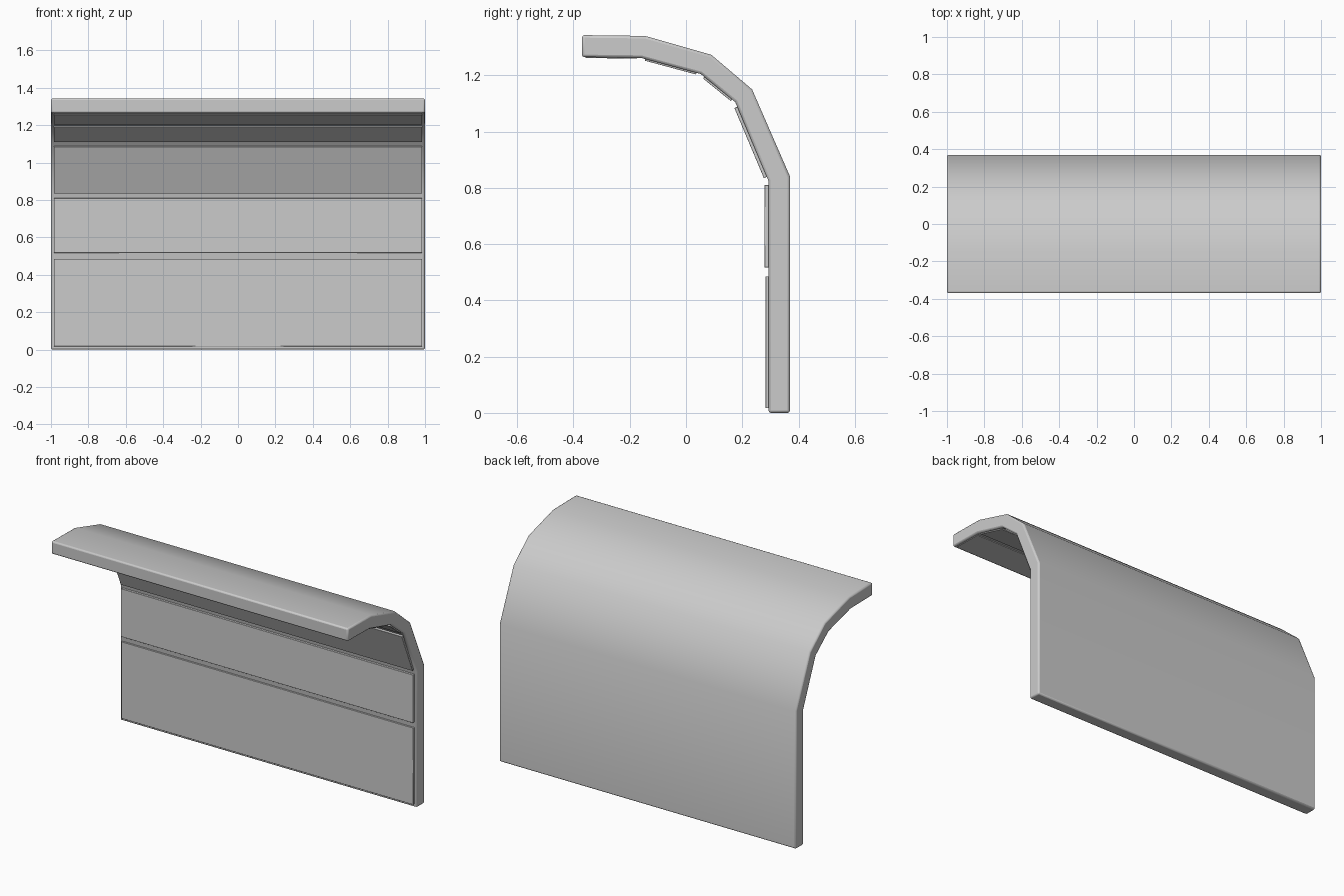
import bpy, bmesh, math
from mathutils import Vector

if "Cube" in bpy.data.objects:
    bpy.data.objects.remove(bpy.data.objects["Cube"])


def prism(name, profile, half_x, bevel, segments):
    """Extrude a (y, z) profile along x and soften its square edges."""
    bm = bmesh.new()
    face = bm.faces.new([bm.verts.new((-half_x, y, z)) for y, z in profile])
    ext = bmesh.ops.extrude_face_region(bm, geom=[face])
    moved = [v for v in ext["geom"] if isinstance(v, bmesh.types.BMVert)]
    bmesh.ops.translate(bm, verts=moved, vec=(2 * half_x, 0, 0))
    bmesh.ops.recalc_face_normals(bm, faces=bm.faces)
    mesh = bpy.data.meshes.new(name)
    bm.to_mesh(mesh)
    bm.free()
    obj = bpy.data.objects.new(name, mesh)
    bpy.context.collection.objects.link(obj)
    mod = obj.modifiers.new("bevel", 'BEVEL')
    mod.width = bevel
    mod.segments = segments
    mod.limit_method = 'ANGLE'
    mod.angle_limit = math.radians(50)
    bpy.ops.object.select_all(action='DESELECT')
    obj.select_set(True)
    bpy.context.view_layer.objects.active = obj
    bpy.ops.object.shade_smooth_by_angle(angle=math.radians(35))
    return obj


# Curved shell: straight wall bending forward into a canopy
outer = [(0.37, 0), (0.37, 0.84), (0.235, 1.15), (0.09, 1.273),
         (-0.145, 1.34), (-0.37, 1.343)]
inner = [(-0.37, 1.265), (-0.16, 1.262), (0.052, 1.205),
         (0.175, 1.105), (0.293, 0.825), (0.293, 0)]
prism("shell", outer + inner, 1.0, 0.009, 2)

# Thin panels on the inside: lower end, upper end, thickness
panels = [
    ((0.293, 0.017), (0.293, 0.485), 0.010),
    ((0.293, 0.517), (0.293, 0.810), 0.014),
    ((0.287, 0.839), (0.182, 1.088), 0.011),
    ((0.164, 1.114), (0.065, 1.194), 0.007),
    ((0.037, 1.209), (-0.145, 1.258), 0.006),
    ((-0.175, 1.262), (-0.358, 1.265), 0.003),
]
for i, (a, b, t) in enumerate(panels):
    a, b = Vector(a), Vector(b)
    d = (b - a).normalized()
    n = Vector((-d.y, d.x))
    prism(f"inner_panel_{i + 1}",
          [a - n * 0.01, b - n * 0.01, b + n * t, a + n * t], 0.984, 0.001, 1)
